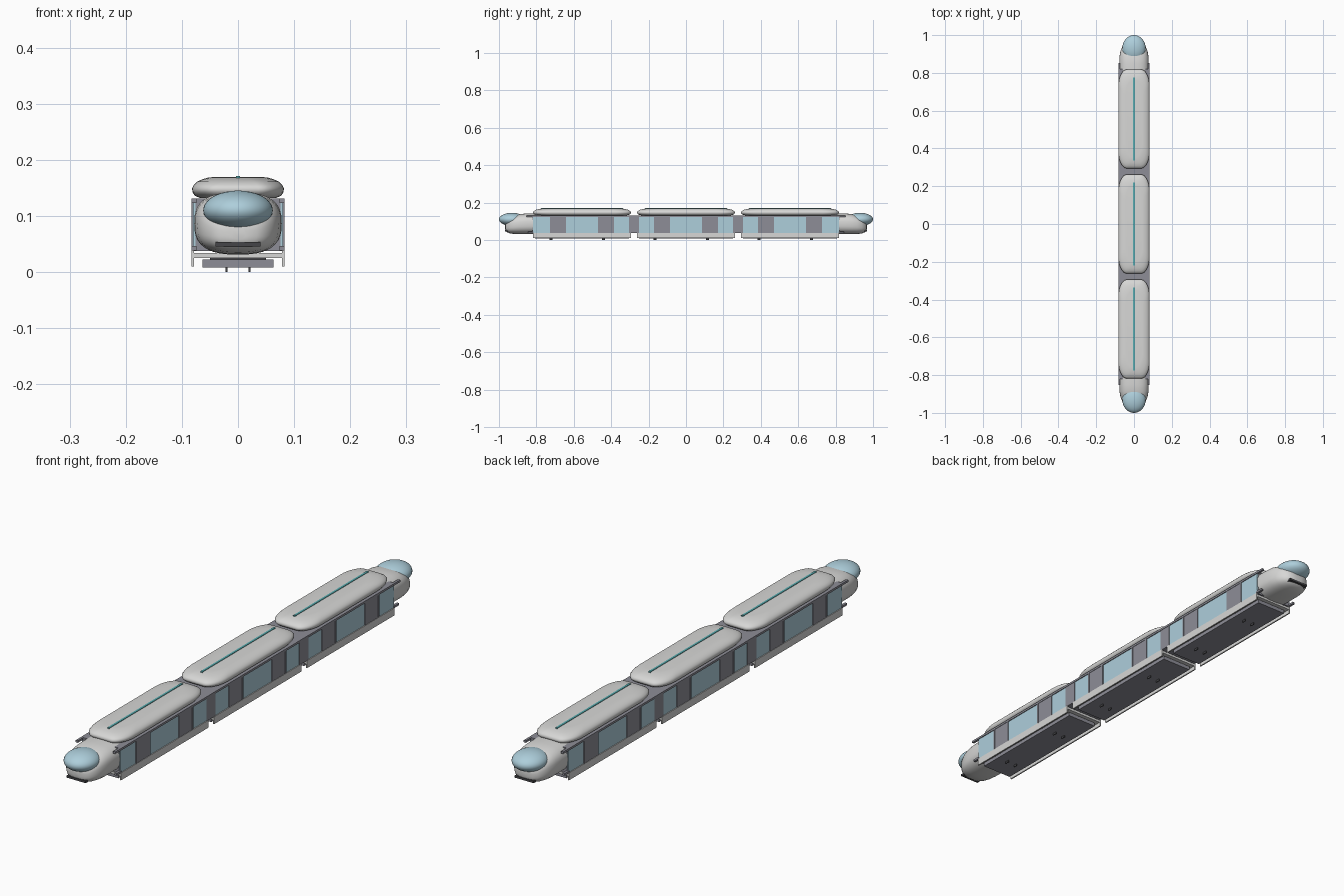
import bpy, bmesh
from math import sin, cos, pi
from mathutils import Matrix

cube = bpy.data.objects.get("Cube")
if cube:
    bpy.data.objects.remove(cube, do_unlink=True)


def material(name, r, g, b):
    m = bpy.data.materials.new(name)
    m.use_nodes = True
    m.diffuse_color = (r, g, b, 1)
    for n in m.node_tree.nodes:
        if n.type == 'BSDF_PRINCIPLED':
            n.inputs["Base Color"].default_value = (r, g, b, 1)
    return m


WHITE = material("off white", 0.68, 0.68, 0.67)
GLASS = material("pale blue glass", 0.42, 0.62, 0.71)
GREY = material("panel grey", 0.27, 0.27, 0.31)
DARK = material("dark grey", 0.06, 0.06, 0.065)
TEAL = material("teal", 0.1, 0.42, 0.44)


def finish(bm, name, mat, smooth=False):
    bmesh.ops.recalc_face_normals(bm, faces=bm.faces)
    me = bpy.data.meshes.new(name)
    bm.to_mesh(me)
    bm.free()
    me.materials.append(mat)
    ob = bpy.data.objects.new(name, me)
    bpy.context.scene.collection.objects.link(ob)
    if smooth:
        me.shade_smooth()
    return ob


def box(name, mat, x, y, z):
    """Box from (low, high) pairs."""
    bm = bmesh.new()
    size = [b - a for a, b in (x, y, z)]
    mid = [(a + b) / 2 for a, b in (x, y, z)]
    bmesh.ops.create_cube(bm, size=1, matrix=Matrix.Translation(mid) @ Matrix.Diagonal((*size, 1)))
    return finish(bm, name, mat)


def loft(name, mat, rings):
    bm = bmesh.new()
    loops = [[bm.verts.new(p) for p in ring] for ring in rings]
    n = len(loops[0])
    for a, b in zip(loops, loops[1:]):
        for i in range(n):
            j = (i + 1) % n
            bm.faces.new((a[i], a[j], b[j], b[i]))
    bm.faces.new(loops[0])
    bm.faces.new(loops[-1])
    return finish(bm, name, mat, True)


def power(v, p):
    return abs(v) ** p * (1 if v >= 0 else -1)


def roof_ring(yc, z, inset):
    """Long rounded rectangle with stretched elliptical corners."""
    hx, hy = 0.082 - inset, 0.262 - 1.6 * inset
    rx, ry = 0.045, 0.085
    pts = []
    for q, (sx, sy) in enumerate(((1, 1), (-1, 1), (-1, -1), (1, -1))):
        for k in range(9):
            t = (q + k / 8) * pi / 2
            pts.append((sx * (hx - rx) + rx * cos(t), yc + sy * (hy - ry) + ry * sin(t), z))
    return pts


def nose_ring(s, y, hx, lo, hi):
    pts = []
    for k in range(40):
        t = 2 * pi * k / 40
        pts.append((hx * power(cos(t), 0.75), s * y,
                    (lo + hi) / 2 + (hi - lo) / 2 * power(sin(t), 0.75)))
    return pts


# Shared inner body
box("inner_body", GREY, (-0.076, 0.076), (-0.82, 0.82), (0.037, 0.131))

ROOF = ((0.132, 0.014), (0.136, 0.005), (0.142, 0.001), (0.149, 0), (0.155, 0.003),
        (0.161, 0.009), (0.165, 0.018), (0.168, 0.028), (0.169, 0.036))

for label, yc in (("front", -0.556), ("middle", 0), ("rear", 0.556)):
    ends = (yc - 0.262, yc + 0.262)
    # Roof shell and its centre stripe
    loft(label + "_roof", WHITE, [roof_ring(yc, z, i) for z, i in ROOF])
    box(label + "_roof_stripe", TEAL, (-0.004, 0.004), (yc - 0.22, yc + 0.22), (0.166, 0.171))
    # Floor and underbody
    box(label + "_floor", WHITE, (-0.08, 0.08), ends, (0.025, 0.034))
    box(label + "_underbody", GREY, (-0.063, 0.063), (yc - 0.25, yc + 0.25), (0.008, 0.022))
    box(label + "_underbody_mount", DARK, (-0.05, 0.05), (yc - 0.2, yc + 0.2), (0.021, 0.026))
    for s, side in ((1, "left"), (-1, "right")):
        tag = label + "_" + side

        def side_box(part, mat, inner, outer, y, z):
            return box(tag + part, mat, sorted((s * inner, s * outer)), y, z)

        side_box("_skirt", WHITE, 0.078, 0.083, ends, (0.01, 0.038))
        side_box("_window_band", GLASS, 0.075, 0.08, ends, (0.038, 0.129))
        # Doors with slim frames
        for d in (-0.128, 0.128):
            c = yc + d
            side_box("_door", GREY, 0.076, 0.0815, (c - 0.042, c + 0.042), (0.038, 0.129))
            for e in (-0.04, 0.04):
                side_box("_door_frame", GREY, 0.076, 0.083,
                         (c + e - 0.003, c + e + 0.003), (0.038, 0.129))
        # Guide pins
        for p in (-0.165, 0.115):
            side_box("_guide_pin", DARK, 0.019, 0.022, (yc + p - 0.008, yc + p + 0.008), (0, 0.024))

# Gangways between the cars
for name, y in (("front_gangway", -0.278), ("rear_gangway", 0.278)):
    box(name, GREY, (-0.0815, 0.0815), (y - 0.026, y + 0.026), (0.037, 0.13))

# Long side rails that stick out past the end cars
for s, side in ((1, "left"), (-1, "right")):
    xs = sorted((s * 0.074, s * 0.083))
    box(side + "_top_rail", GREY, xs, (-0.852, 0.852), (0.123, 0.131))
    for e in (-1, 1):
        box(side + "_lower_rail_end", GREY, xs, sorted((e * 0.815, e * 0.845)), (0.038, 0.046))

# Nose, windscreen and bumper at both ends
NOSE = ((0.967, 0.014, 0.058, 0.08), (0.964, 0.034, 0.049, 0.09), (0.956, 0.048, 0.041, 0.101),
        (0.94, 0.062, 0.035, 0.117), (0.915, 0.072, 0.032, 0.131), (0.885, 0.077, 0.031, 0.139),
        (0.85, 0.078, 0.031, 0.142), (0.8, 0.078, 0.032, 0.142), (0.74, 0.076, 0.036, 0.139))
for s, end in ((-1, "front"), (1, "rear")):
    loft(end + "_nose", WHITE, [nose_ring(s, *r) for r in NOSE])
    bm = bmesh.new()
    bmesh.ops.create_uvsphere(
        bm, u_segments=40, v_segments=24, radius=1,
        matrix=Matrix.Translation((0, s * 0.93, 0.11)) @ Matrix.Diagonal((0.062, 0.07, 0.035, 1)))
    finish(bm, end + "_windscreen", GLASS, True)
    box(end + "_bumper", DARK, (-0.04, 0.04), sorted((s * 0.95, s * 0.968)), (0.045, 0.053))
